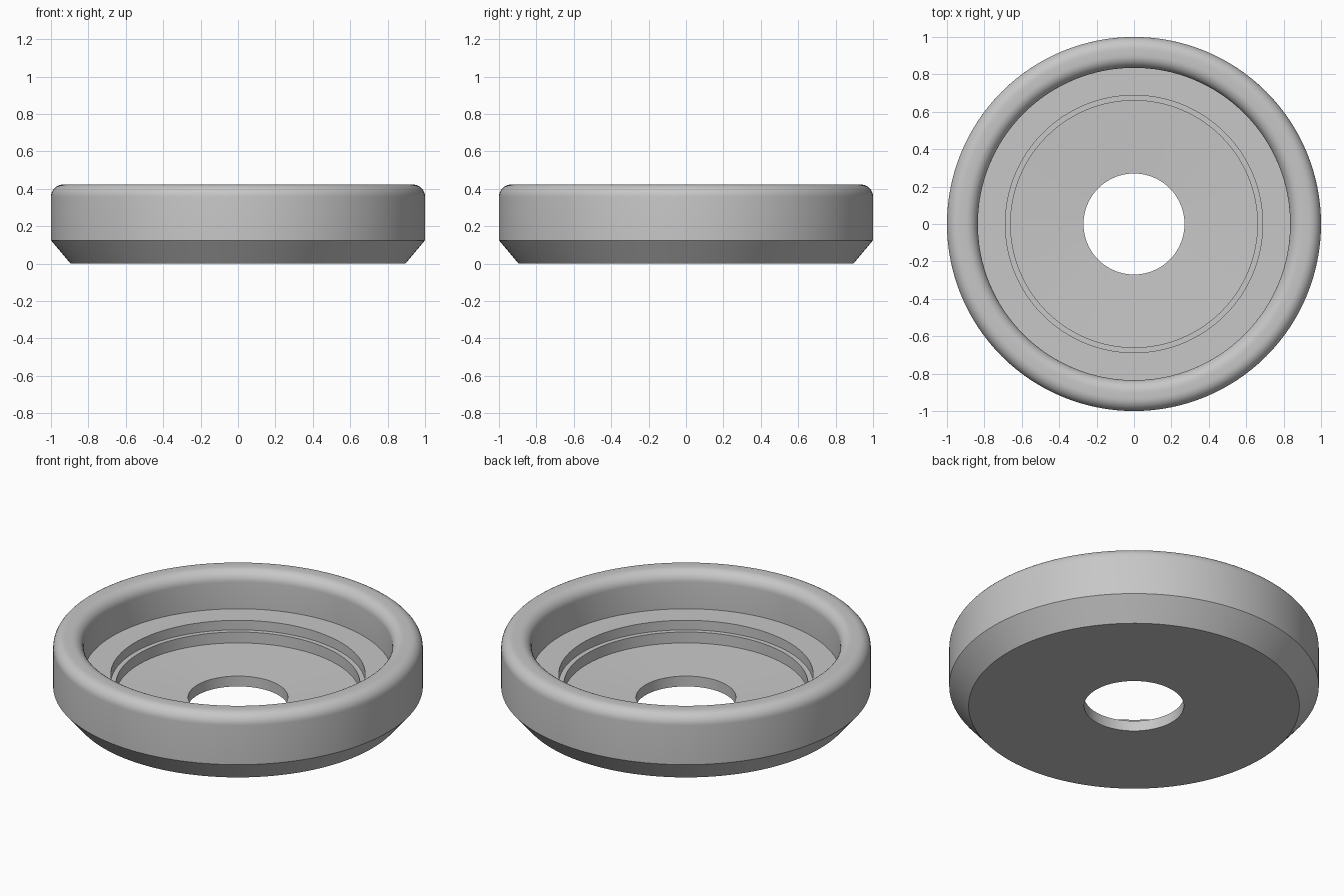
import bpy
import bmesh
import math

SEGMENTS = 128
OUTER, INNER, TOP, ROUND = 1.0, 0.835, 0.423, 0.065

cube = bpy.data.objects.get("Cube")
if cube:
    bpy.data.objects.remove(cube, do_unlink=True)


def make_material(name, rgb):
    mat = bpy.data.materials.new(name)
    mat.use_nodes = True
    color = (*rgb, 1.0)
    mat.diffuse_color = color
    mat.node_tree.nodes["Principled BSDF"].inputs["Base Color"].default_value = color
    return mat


def arc(cx, cz, radius, start, end, steps=8):
    """Points of a rounded corner, angles in degrees."""
    angles = [math.radians(start + (end - start) * i / steps) for i in range(steps + 1)]
    return [(cx + radius * math.cos(a), cz + radius * math.sin(a)) for a in angles]


def lathe(name, profile, mat):
    """Revolve a closed (radius, height) profile around z."""
    bm = bmesh.new()
    verts = [bm.verts.new((r, 0, z)) for r, z in profile]
    edges = [bm.edges.new((v, verts[(i + 1) % len(verts)])) for i, v in enumerate(verts)]
    bmesh.ops.spin(bm, geom=verts + edges, cent=(0, 0, 0), axis=(0, 0, 1),
                   angle=math.tau, steps=SEGMENTS)
    bmesh.ops.remove_doubles(bm, verts=bm.verts, dist=0.0001)
    bmesh.ops.recalc_face_normals(bm, faces=bm.faces)
    mesh = bpy.data.meshes.new(name)
    bm.to_mesh(mesh)
    bm.free()
    mesh.materials.append(mat)
    obj = bpy.data.objects.new(name, mesh)
    bpy.context.collection.objects.link(obj)
    bpy.ops.object.select_all(action="DESELECT")
    obj.select_set(True)
    bpy.context.view_layer.objects.active = obj
    bpy.ops.object.shade_smooth_by_angle(angle=math.radians(30))
    return obj


# Underside, chamfer and outer wall
profile = [(0.27, 0), (0.895, 0), (OUTER, 0.125)]
# Rounded rim
profile += arc(OUTER - ROUND, TOP - ROUND, ROUND, 0, 90)
profile += arc(INNER + ROUND, TOP - ROUND, ROUND, 90, 180)
# Ledge, two steps and shallow dished floor down to the centre hole
profile += [(INNER, 0.2), (0.688, 0.2), (0.688, 0.143),
            (0.66, 0.143), (0.66, 0.078), (0.27, 0.062)]

lathe("stepped_ring_dish", profile, make_material("light_grey", (0.57, 0.57, 0.57)))
